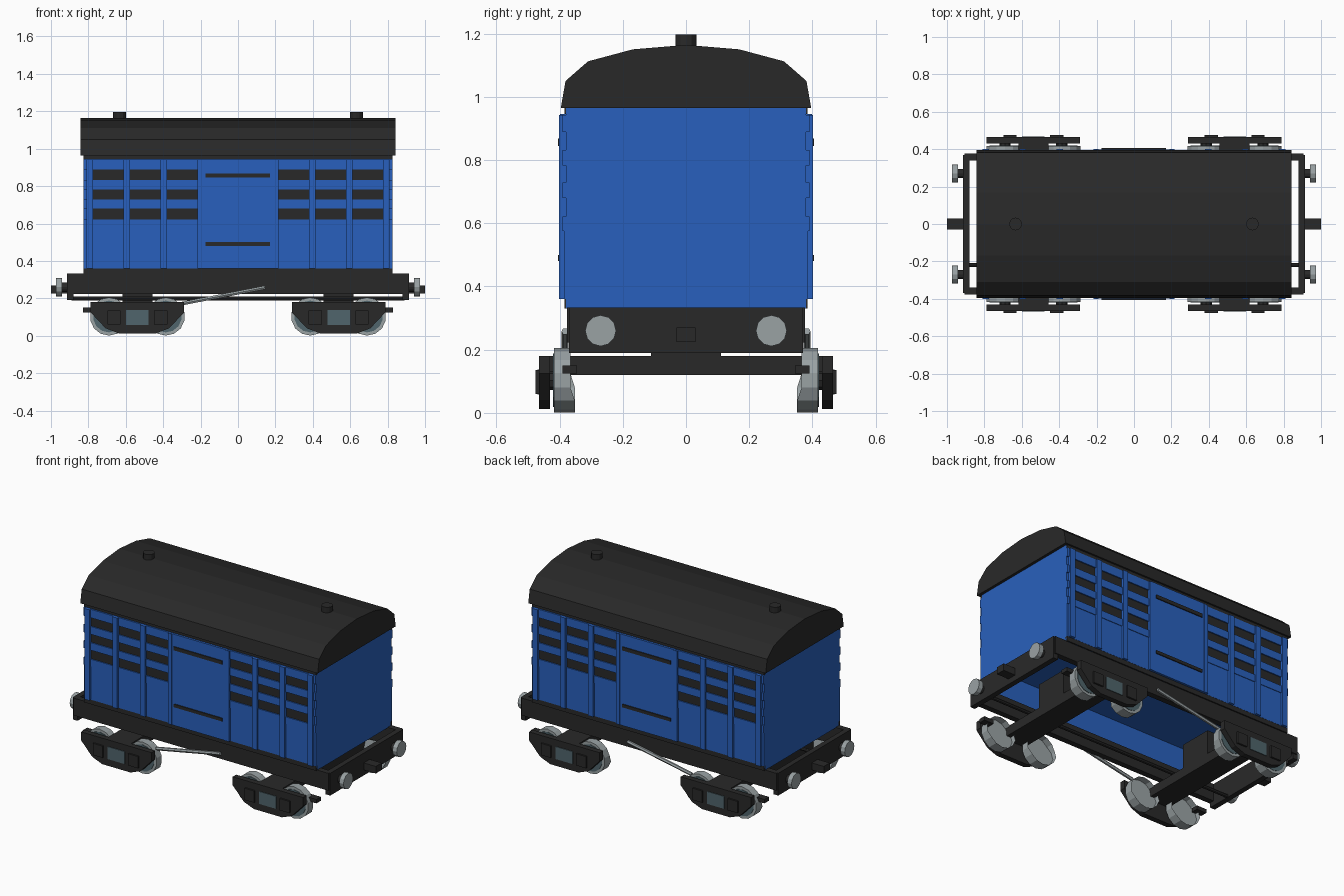
import bpy, bmesh, math
from mathutils import Vector

if "Cube" in bpy.data.objects:
    bpy.data.objects.remove(bpy.data.objects["Cube"])


def material(name, rgb):
    m = bpy.data.materials.new(name)
    m.diffuse_color = (*rgb, 1)
    m.use_nodes = True
    m.node_tree.nodes["Principled BSDF"].inputs["Base Color"].default_value = m.diffuse_color
    return m


BLUE = material("body blue", (0.022, 0.118, 0.51))
BLACK = material("underframe black", (0.022, 0.022, 0.022))
STEEL = material("steel grey", (0.32, 0.36, 0.37))
TEAL = material("dark teal", (0.08, 0.13, 0.15))


def finish(name, bm, mat):
    bmesh.ops.recalc_face_normals(bm, faces=bm.faces)
    me = bpy.data.meshes.new(name)
    bm.to_mesh(me)
    bm.free()
    me.materials.append(mat)
    ob = bpy.data.objects.new(name, me)
    bpy.context.collection.objects.link(ob)
    return ob


def add_box(bm, x, y, z):
    r = bmesh.ops.create_cube(bm, size=1)
    for v in r["verts"]:
        v.co = Vector([(a + b) / 2 + c * abs(b - a) for (a, b), c in zip((x, y, z), v.co)])


def boxes(name, mat, items):
    bm = bmesh.new()
    for it in items:
        add_box(bm, *it)
    return finish(name, bm, mat)


def both_sides(items):
    """Copy boxes to the other side of the y axis."""
    return items + [(x, (-y[1], -y[0]), z) for x, y, z in items]


def both_ends(items):
    """Copy boxes to the other end of the x axis."""
    return items + [((-x[1], -x[0]), y, z) for x, y, z in items]


def sink(bm, face, thickness, offset):
    """Inset a face and push it in to leave a recess."""
    bmesh.ops.inset_region(bm, faces=[face], thickness=thickness)
    ext = bmesh.ops.extrude_face_region(bm, geom=[face])
    bmesh.ops.translate(bm, vec=offset, verts=[e for e in ext["geom"] if isinstance(e, bmesh.types.BMVert)])
    if face.is_valid:
        bm.faces.remove(face)


def rod(name, mat, a, b, r, sides=12, dish=0):
    a, b = Vector(a), Vector(b)
    bm = bmesh.new()
    bmesh.ops.create_cone(bm, cap_ends=True, segments=sides, radius1=r, radius2=r, depth=(b - a).length)
    q = Vector((0, 0, 1)).rotation_difference(b - a)
    for v in bm.verts:
        v.co = q @ v.co + (a + b) / 2
    if dish:
        face = min(bm.faces, key=lambda f: (f.calc_center_median() - a).length)
        sink(bm, face, r * 0.14, (b - a).normalized() * dish)
    return finish(name, bm, mat)


def prism(name, mat, pts, axis, lo, hi):
    """Extrude a profile along x (points are y, z) or y (points are x, z)."""
    bm = bmesh.new()
    mk = (lambda p, t: (t, p[0], p[1])) if axis == "x" else (lambda p, t: (p[0], t, p[1]))
    f = bm.faces.new([bm.verts.new(mk(p, lo)) for p in pts])
    ext = bmesh.ops.extrude_face_region(bm, geom=[f])
    d = Vector(mk((0, 0), hi - lo))
    bmesh.ops.translate(bm, vec=d, verts=[e for e in ext["geom"] if isinstance(e, bmesh.types.BMVert)])
    return finish(name, bm, mat)


# van body, hollowed from below
bm = bmesh.new()
add_box(bm, (-0.825, 0.825), (-0.38, 0.38), (0.33, 0.97))
sink(bm, min(bm.faces, key=lambda f: f.calc_center_median().z), 0.02, (0, 0, 0.17))
finish("body", bm, BLUE)

# side boarding: slats, lower panels, posts and door
PANELS = [(-0.775, -0.612), (-0.577, -0.414), (-0.38, -0.216)]
SLATS = [(0.575, 0.622), (0.68, 0.728), (0.782, 0.832), (0.888, 0.942)]
SLOTS = [(0.622, 0.68), (0.728, 0.782), (0.832, 0.888)]
POSTS = [(-0.81, -0.775), (-0.612, -0.577), (-0.414, -0.38), (-0.216, -0.19)]
boxes("side_slats", BLUE, both_sides(both_ends(
    [((-0.825, -0.19), (0.375, 0.39), z) for z in SLATS])))
boxes("lower_panels", BLUE, both_sides(both_ends(
    [((-0.825, -0.19), (0.375, 0.386), (0.36, 0.575))])))
boxes("side_posts", BLUE, both_sides(both_ends(
    [(x, (0.375, 0.401), (0.36, 0.942)) for x in POSTS])))
boxes("slot_backs", BLACK, both_sides(both_ends(
    [(x, (0.376, 0.383), z) for x in PANELS for z in SLOTS])))
boxes("doors", BLUE, both_sides([((-0.205, 0.205), (0.375, 0.399), (0.36, 0.945))]))
boxes("door_rails", BLACK, both_sides(
    [((-0.173, 0.17), (0.395, 0.405), z) for z in ((0.845, 0.868), (0.48, 0.5))]))
boxes("sill_strips", BLACK, both_sides(
    [((-0.825, 0.825), (0.37, 0.385), z) for z in ((0.33, 0.36), (0.945, 0.968))]))

# arched roof with two ventilators
half = [(0.396, 0.965), (0.381, 1.05), (0.31, 1.112), (0.168, 1.15)]
arch = half + [(0, 1.164)] + [(-y, z) for y, z in reversed(half)]
prism("roof", BLACK, arch, "x", -0.843, 0.843)
for x in (-0.633, 0.633):
    rod("roof_vent", BLACK, (x, 0, 1.14), (x, 0, 1.197), 0.034)

# underframe
boxes("sole_bars", BLACK, both_sides([((-0.905, 0.905), (0.34, 0.377), (0.222, 0.333))]))
boxes("end_beams", BLACK, both_ends([((0.88, 0.914), (-0.37, 0.37), (0.19, 0.333))]))
boxes("couplers", BLACK, both_ends([((0.9, 1.0), (-0.03, 0.03), (0.225, 0.27))]))
rod("brake_pipe", BLACK, (-0.89, -0.22, 0.2), (0.89, -0.22, 0.2), 0.011, 8)
for s in (-1, 1):
    rod("brake_lever", STEEL, (-0.31, s * 0.383, 0.17), (0.145, s * 0.383, 0.258), 0.011, 6)
    for e in (-1, 1):
        rod("buffer_shank", BLACK, (e * 0.9, s * 0.27, 0.26), (e * 0.95, s * 0.27, 0.26), 0.025)
        rod("buffer_head", STEEL, (e * 0.942, s * 0.27, 0.26), (e * 0.972, s * 0.27, 0.26), 0.049)

# bogies
OUTLINE = [(-0.25, 0.18), (-0.25, 0.125), (-0.17, 0.04), (-0.1, 0.013),
           (0.1, 0.013), (0.17, 0.04), (0.25, 0.125), (0.25, 0.18)]
for cx in (-0.538, 0.538):
    e = 1 if cx > 0 else -1
    boxes("bogie_bolster", BLACK, [
        ((cx - 0.08, cx + 0.08), (-0.44, 0.44), (0.12, 0.18)),
        ((cx - 0.08, cx + 0.08), (-0.11, 0.11), (0.18, 0.333))])
    boxes("axle_boxes", BLACK, both_sides(
        [((cx + d - 0.035, cx + d + 0.035), (0.43, 0.476), (0.06, 0.135)) for d in (-0.125, 0.125)]))
    boxes("bogie_brackets", BLACK, both_sides(
        [(tuple(sorted((e * 0.76, e * 0.83))), (0.345, 0.39), (0.125, 0.15))]))
    boxes("bogie_windows", TEAL, both_sides([((cx - 0.06, cx + 0.06), (0.46, 0.469), (0.058, 0.138))]))
    for s in (-1, 1):
        prism("bogie_side", BLACK, [(cx + x, z) for x, z in OUTLINE], "y", s * 0.43, s * 0.465)
        for d in (-0.152, 0.152):
            x, z = cx + d, 0.103
            rod("wheel", STEEL, (x, s * 0.366, z), (x, s * 0.417, z), 0.102, 14, dish=0.03)
            rod("wheel_disc", TEAL, (x, s * 0.412, z), (x, s * 0.42, z), 0.085, 14)
            rod("axle_stub", BLACK, (x, s * 0.415, z), (x, s * 0.435, z), 0.03, 8)
